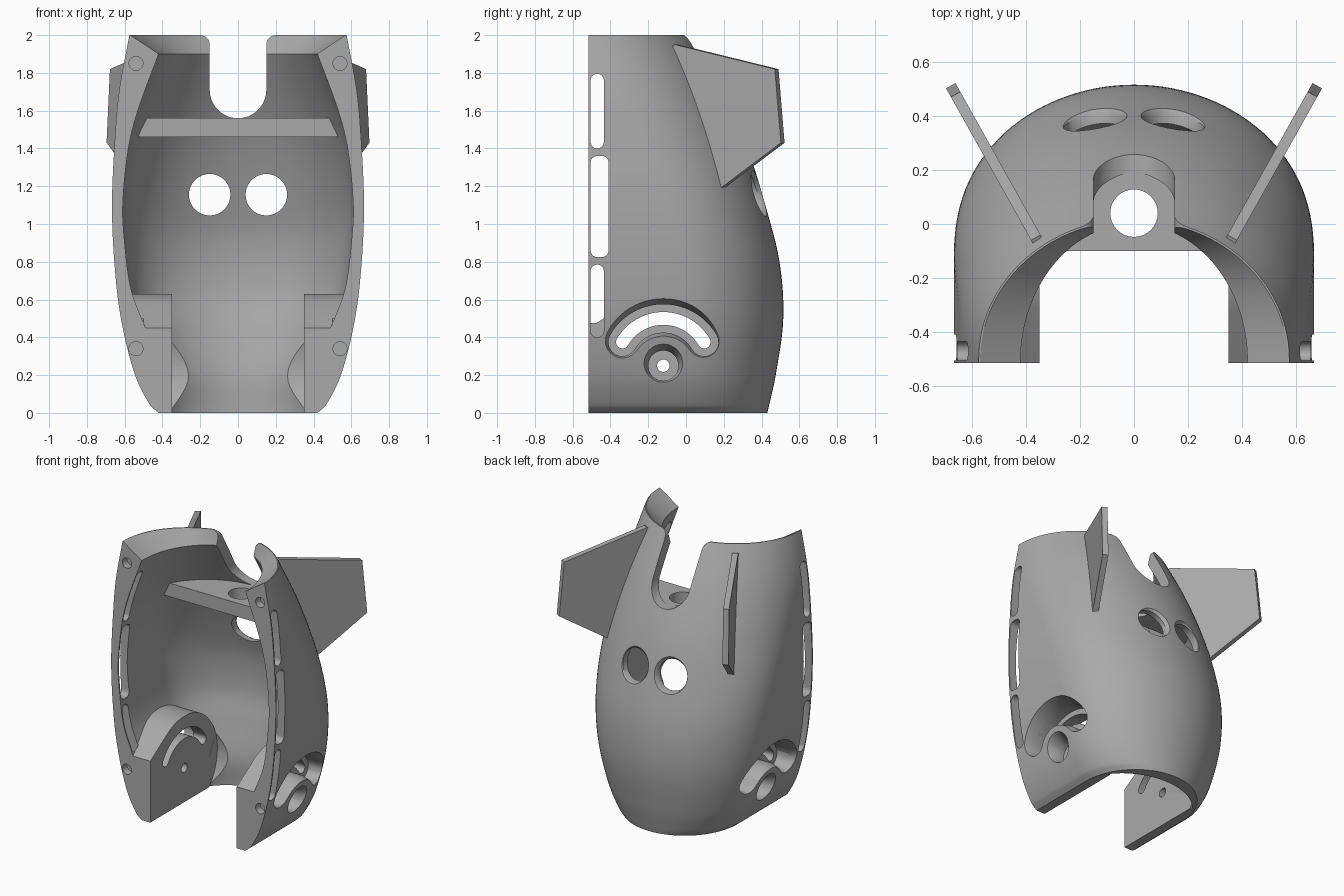
import bpy, bmesh, math
from mathutils import Vector

cube = bpy.data.objects.get("Cube")
if cube:
    bpy.data.objects.remove(cube, do_unlink=True)

grey = bpy.data.materials.new("plain_grey")
grey.use_nodes = True
grey.diffuse_color = (0.4, 0.4, 0.4, 1)
grey.node_tree.nodes["Principled BSDF"].inputs["Base Color"].default_value = (0.4, 0.4, 0.4, 1)


def loft(name, rings):
    """Closed solid through rings that share one point count."""
    bm = bmesh.new()
    loops = [[bm.verts.new(p) for p in ring] for ring in rings]
    for a, b in zip(loops, loops[1:]):
        for i in range(len(a)):
            j = (i + 1) % len(a)
            bm.faces.new((a[i], a[j], b[j], b[i]))
    bm.faces.new(loops[0])
    bm.faces.new(loops[-1])
    bmesh.ops.recalc_face_normals(bm, faces=bm.faces)
    mesh = bpy.data.meshes.new(name)
    bm.to_mesh(mesh)
    bm.free()
    mesh.materials.append(grey)
    ob = bpy.data.objects.new(name, mesh)
    bpy.context.collection.objects.link(ob)
    return ob


def place(p, axis, t):
    """Put a flat point at distance t along an axis."""
    return {"x": (t, p[0], p[1]), "y": (p[0], t, p[1]), "z": (p[0], p[1], t)}[axis]


def prism(name, axis, lo, hi, start, end=None):
    return loft(name, [[place(p, axis, lo) for p in start],
                       [place(p, axis, hi) for p in end or start]])


def boolean(target, tool, operation="DIFFERENCE"):
    mod = target.modifiers.new("join", "BOOLEAN")
    mod.object, mod.operation, mod.solver = tool, operation, "EXACT"
    bpy.context.view_layer.objects.active = target
    bpy.ops.object.modifier_apply(modifier=mod.name)
    bpy.data.objects.remove(tool, do_unlink=True)


def arc(cx, cy, r, start, end, n=24):
    angles = [math.radians(start + (end - start) * i / n) for i in range(n + 1)]
    return [(cx + r * math.cos(a), cy + r * math.sin(a)) for a in angles]


def circle(cx, cy, r):
    return arc(cx, cy, r, 0, 348.75, 31)


def rounded_box(x0, x1, y0, y1, r):
    corners = [(x1 - r, y1 - r), (x0 + r, y1 - r), (x0 + r, y0 + r), (x1 - r, y0 + r)]
    return [p for i, (x, y) in enumerate(corners) for p in arc(x, y, r, i * 90, i * 90 + 90, 6)]


def curved_slot(cx, cy, r, half, start, end):
    """Slot bent around a pivot, with round ends."""
    ends = [(cx + r * math.cos(math.radians(a)), cy + r * math.sin(math.radians(a)))
            for a in (start, end)]
    return (arc(cx, cy, r + half, start, end)
            + arc(*ends[1], half, end, end + 180, 10)[1:-1]
            + arc(cx, cy, r - half, end, start)
            + arc(*ends[0], half, start + 180, start + 360, 10)[1:-1])


def smooth_rows(rows, steps=6):
    """Interpolate (height, half width, back, arc centre) rows smoothly."""
    result = []
    for i in range(len(rows) - 1):
        p0, p1 = rows[max(i - 1, 0)], rows[i]
        p2, p3 = rows[i + 1], rows[min(i + 2, len(rows) - 1)]
        for s in range(steps):
            t = s / steps
            h = p2[0] - p1[0]
            row = [p1[0] + t * h]
            for k in range(1, 4):
                m1 = (p2[k] - p0[k]) / (p2[0] - p0[0]) * h
                m2 = (p3[k] - p1[k]) / (p3[0] - p1[0]) * h
                row.append((2*t**3 - 3*t**2 + 1) * p1[k] + (t**3 - 2*t**2 + t) * m1
                           + (3*t**2 - 2*t**3) * p2[k] + (t**3 - t**2) * m2)
            result.append(row)
    return result + [rows[-1]]


def section(row, front, n=56):
    """Half ellipse at the back with straight walls running to the front."""
    z, a, back, c = row
    pts = [(a * math.cos(math.pi * i / n), c + (back - c) * math.sin(math.pi * i / n), z)
           for i in range(n + 1)]
    return [(a, front, z)] + pts + [(-a, front, z)]


# Outer body
outer = [(0, .42, .43, 0), (.04, .465, .44, 0), (.2, .545, .475, 0), (.5, .62, .515, 0),
         (.8, .655, .495, -.03), (1.1, .667, .42, -.12), (1.4, .655, .325, -.26),
         (1.7, .63, .19, -.4), (2, .575, .02, -.5)]
shell = loft("shell", [section(r, -.515) for r in smooth_rows(outer)])

# Side fins
for s in (1, -1):
    outline = [(-.05, 1.95), (.48, 1.82), (.512, 1.43), (.18, 1.18), (.08, 1.25), (-.15, 1.9)]
    side = Vector((.87, -.49, 0)) * .02
    faces = [[], []]
    for y, z in outline:
        p = Vector((.375 + .56 * (y + .03), y, z))
        for ring, d in zip(faces, (side, -side)):
            q = p + d
            ring.append((s * q.x, q.y, q.z))
    boolean(shell, loft("fin", faces), "UNION")

# Hollow interior, leaving the shelf and the two hinge blocks standing
inner = [(0, .42, .34, 0), (.2, .4, .34, 0), (.45, .49, .39, 0), (.65, .565, .43, 0),
         (.9, .60, .42, -.05), (1.1, .61, .365, -.12), (1.4, .58, .26, -.26),
         (1.6, .53, .165, -.36), (1.9, .42, .0, -.51)]
rings = [(-.1, .42, .34, 0)] + smooth_rows(inner) + [(2.0, .57, .013, -.505),
                                                    (2.05, .645, .02, -.505)]
cavity = loft("cavity", [section(r, -.8) for r in rings])
boolean(cavity, prism("shelf", "z", 1.46, 1.56, [(-.8, -.1), (.8, -.1), (.8, .8), (-.8, .8)]))
PY, PZ = -.12, .25
block = [(-.9, -.2), (PY, -.2)] + arc(PY, PZ, .38, -80, 120, 48) + [(-.515, .45), (-.9, .2)]
for lo, hi in ((.35, 1), (-1, -.35)):
    boolean(cavity, prism("hinge_block", "x", lo, hi, block))
boolean(shell, cavity)
boolean(shell, prism("hinge_pocket", "x", -.3495, .3495, block))

# Neck notch with rounded upper corners, and the round seat above the shelf
notch = (arc(0, 1.71, .15, 180, 360) + arc(.2, 1.95, .05, 180, 90, 8) + [(.2, 2.2), (-.2, 2.2)]
         + arc(-.2, 1.95, .05, 90, 0, 8))
boolean(shell, prism("notch", "y", -.4, .6, notch))
boolean(shell, prism("seat", "z", 1.561, 2.2, circle(0, .04, .15)))
boolean(shell, prism("shelf_hole", "z", 1.3, 1.7, circle(0, .04, .088)))

# Twin back holes with flared rims
for s in (1, -1):
    boolean(shell, prism("back_hole", "y", 0, .7, circle(s * .15, 1.155, .11)))
    flare = prism("rim_flare", "z", -.04, .08, circle(0, 0, .09), circle(0, 0, .19))
    normal = Vector((s * .12, .93, .32))
    flare.rotation_euler = normal.to_track_quat("Z", "Y").to_euler()
    flare.location = (s * .15, .385, 1.155)
    bpy.context.view_layer.update()
    boolean(shell, flare)

# Hinge slots, pivots, side windows and front pin holes
for s in (1, -1):
    def cut(name, lo, hi, start, end=None):
        boolean(shell, prism(name, "x", s * lo, s * hi, start, end))

    def slot(half):
        return curved_slot(PY, PZ, .25, half, 30, 150)

    cut("slot", .2, .8, slot(.034))
    cut("slot_recess", .45, .8, slot(.075))
    cut("slot_flare", .54, .7, slot(.074), slot(.125))
    cut("pivot", .2, .8, circle(PY, PZ, .033))
    cut("pivot_recess", .45, .8, circle(PY, PZ, .08))
    cut("pivot_flare", .51, .65, circle(PY, PZ, .079), circle(PY, PZ, .14))
    for z0, z1, y1 in ((.4, .785, -.435), (.825, 1.36, -.41), (1.4, 1.795, -.435)):
        cut("window", .5 if z0 < .8 else .4, .9, rounded_box(-.505, y1, z0, z1, .034))
    for z in (.34, 1.85):
        boolean(shell, prism("pin_hole", "y", -.7, -.46, circle(s * .54, z, .037)))

# Smooth curves, crisp edges
bpy.ops.object.select_all(action="DESELECT")
shell.select_set(True)
bpy.context.view_layer.objects.active = shell
bpy.ops.object.shade_smooth_by_angle(angle=math.radians(32))
